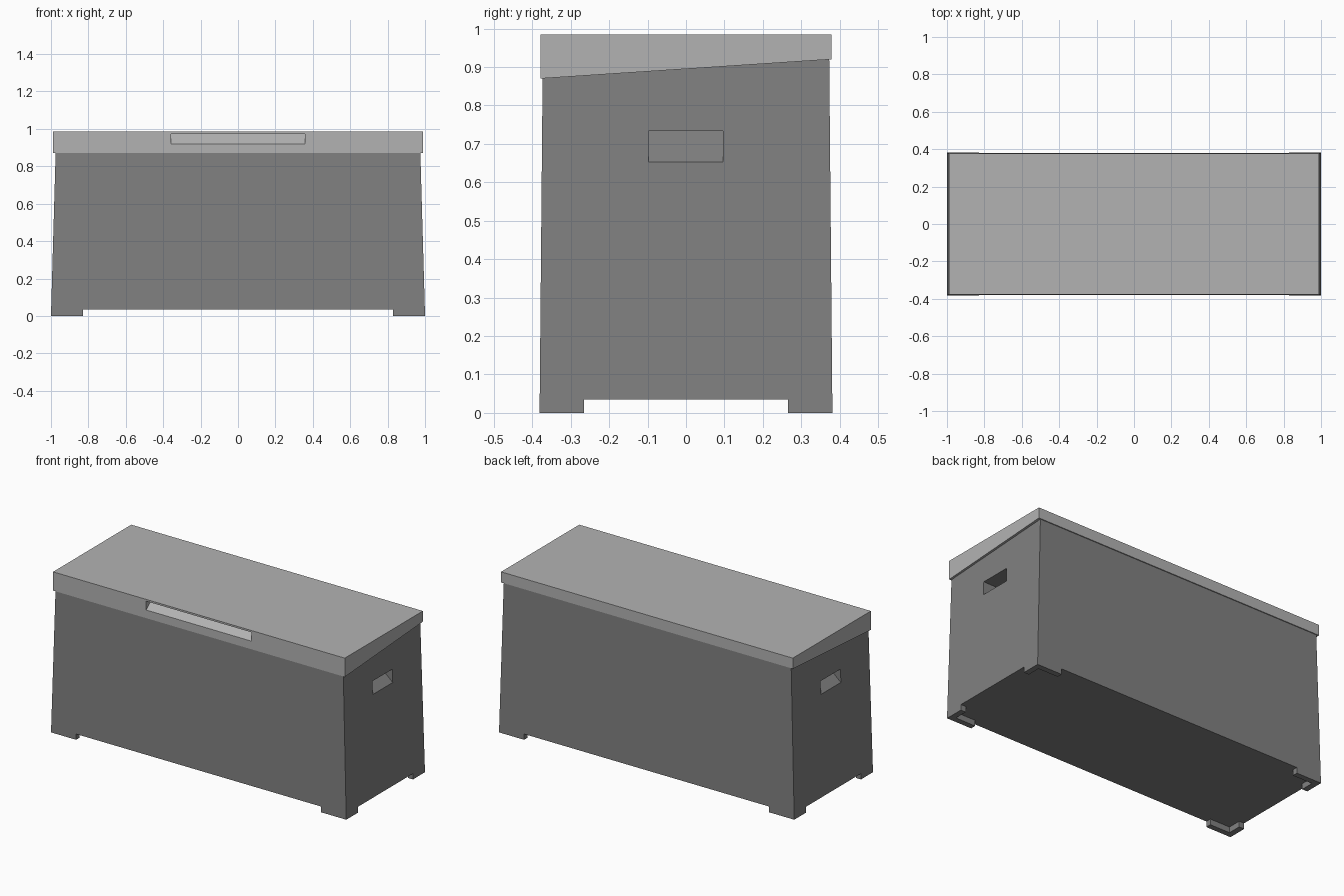
import bpy, bmesh
from mathutils import Vector

if "Cube" in bpy.data.objects:
    bpy.data.objects.remove(bpy.data.objects["Cube"])


def make_object(name, bm, grey=None):
    bmesh.ops.recalc_face_normals(bm, faces=bm.faces)
    mesh = bpy.data.meshes.new(name)
    bm.to_mesh(mesh)
    bm.free()
    obj = bpy.data.objects.new(name, mesh)
    bpy.context.collection.objects.link(obj)
    if grey is not None:
        mat = bpy.data.materials.new(name + "_grey")
        mat.diffuse_color = (grey, grey, grey, 1)
        mat.use_nodes = True
        mat.node_tree.nodes["Principled BSDF"].inputs["Base Color"].default_value = mat.diffuse_color
        mesh.materials.append(mat)
    return obj


def prism(name, points, sweep, grey=None):
    """Extrude a flat outline of 3D points along a vector."""
    bm = bmesh.new()
    face = bm.faces.new([bm.verts.new(p) for p in points])
    ext = bmesh.ops.extrude_face_region(bm, geom=[face])["geom"]
    verts = [g for g in ext if isinstance(g, bmesh.types.BMVert)]
    bmesh.ops.translate(bm, verts=verts, vec=Vector(sweep))
    return make_object(name, bm, grey)


def carve(target, cutter):
    """Subtract the cutter from the target, then delete it."""
    mod = target.modifiers.new("carve", "BOOLEAN")
    mod.operation = "DIFFERENCE"
    mod.solver = "EXACT"
    mod.object = cutter
    cutter.hide_render = True
    bpy.context.view_layer.objects.active = target
    bpy.ops.object.modifier_apply(modifier=mod.name)
    bpy.data.objects.remove(cutter)


# Tapered box body with a top sloping up to the back
bm = bmesh.new()
bmesh.ops.create_cube(bm, size=2)
for v in bm.verts:
    sx, sy = v.co.x, v.co.y
    z = 0 if v.co.z < 0 else (0.875 if sy < 0 else 0.925)
    v.co = (sx * (1 - 0.0287 * z), sy * (0.381 - 0.009 * z), z)
body = make_object("chest_body", bm, 0.22)

# Raised underside, leaving an L-shaped foot at each corner
quarter = [(1.1, 0.265), (0.965, 0.265), (0.965, 0.347), (0.83, 0.347), (0.83, 0.5)]
outline = []
for sx, sy in ((1, 1), (-1, 1), (-1, -1), (1, -1)):
    part = quarter if sx * sy > 0 else quarter[::-1]
    outline += [(sx * x, sy * y, -0.1) for x, y in part]
carve(body, prism("foot_cutter", outline, (0, 0, 0.135)))

# Wedge-shaped hand grips in both ends
grip = [(0.89, 0.733), (0.981, 0.653), (1.05, 0.653), (1.05, 0.735)]
for side in (-1, 1):
    points = [(side * x, -0.097, z) for x, z in grip]
    carve(body, prism("grip_cutter", points, (0, 0.193, 0)))

# Lid, deeper at the front than at the back
lid_profile = [(-0.378, 0.87), (0.378, 0.92), (0.378, 0.985), (-0.378, 0.985)]
lid = prism("chest_lid", [(-0.988, y, z) for y, z in lid_profile], (1.976, 0, 0), 0.45)

# Finger slot in the front of the lid
slot = [(-0.318, 0.973), (-0.378, 0.92), (-0.45, 0.92), (-0.45, 0.975)]
carve(lid, prism("slot_cutter", [(-0.357, y, z) for y, z in slot], (0.714, 0, 0)))
